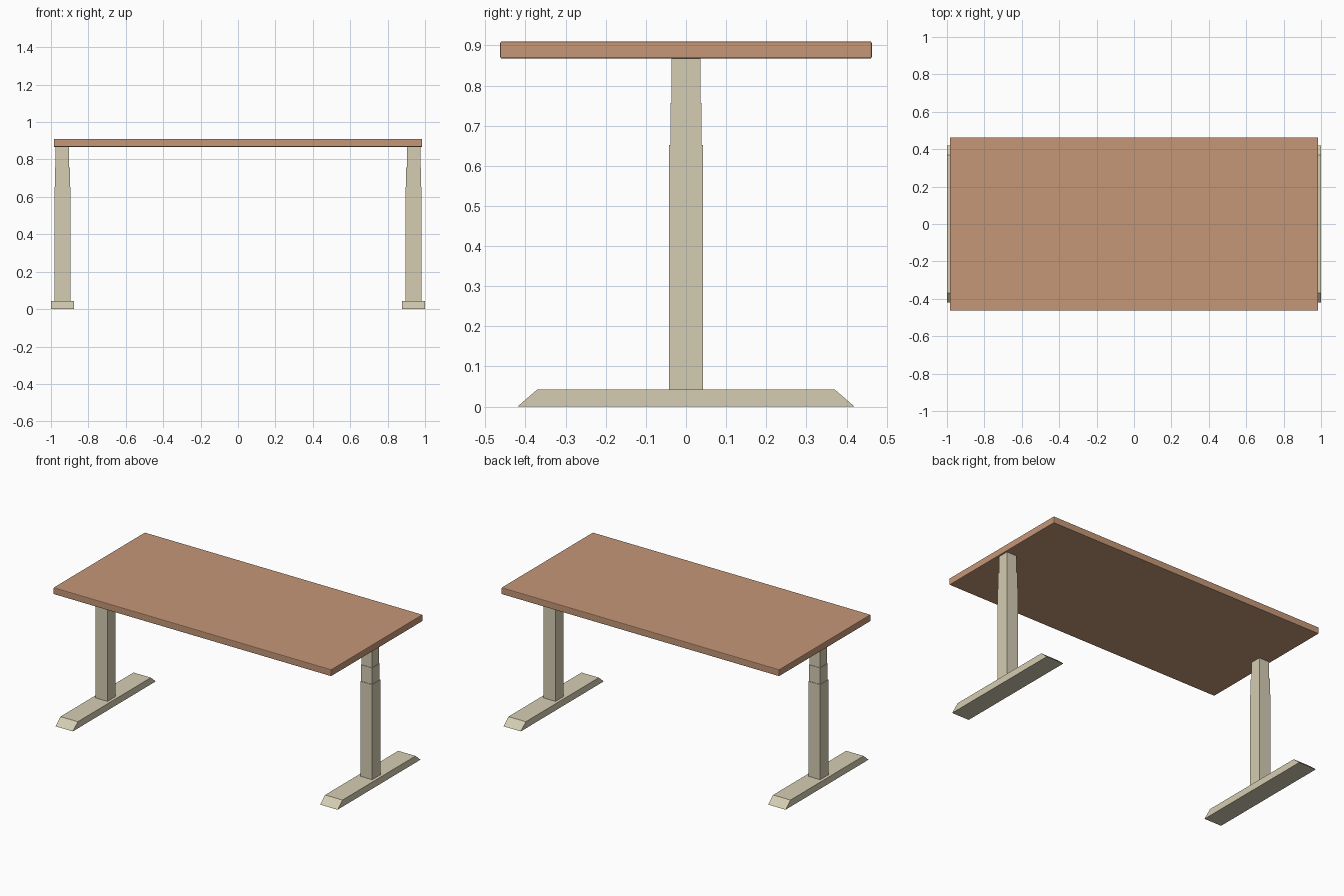
import bpy, bmesh

if "Cube" in bpy.data.objects:
    bpy.data.objects.remove(bpy.data.objects["Cube"])


def material(name, rgb):
    m = bpy.data.materials.new(name)
    m.diffuse_color = (*rgb, 1)
    m.use_nodes = True
    m.node_tree.nodes["Principled BSDF"].inputs["Base Color"].default_value = m.diffuse_color
    return m


wood = material("warm wood", (0.56, 0.31, 0.185))
metal = material("beige metal", (0.66, 0.61, 0.45))


def make_object(name, bm, mat):
    bmesh.ops.recalc_face_normals(bm, faces=bm.faces)
    me = bpy.data.meshes.new(name)
    bm.to_mesh(me)
    bm.free()
    me.materials.append(mat)
    ob = bpy.data.objects.new(name, me)
    bpy.context.collection.objects.link(ob)
    return ob


def block(name, cx, half, z0, z1, mat, top_y=None):
    """Box around (cx, 0); top_y narrows the upper face along y."""
    bm = bmesh.new()
    bmesh.ops.create_cube(bm, size=2)
    for v in bm.verts:
        up = v.co.z > 0
        v.co.x = cx + v.co.x * half[0]
        v.co.y *= top_y if up and top_y else half[1]
        v.co.z = z1 if up else z0
    return make_object(name, bm, mat)


# desktop with slightly eased edges
top = block("desktop", 0, (0.985, 0.463), 0.867, 0.910, wood)
bevel = top.modifiers.new("eased edges", 'BEVEL')
bevel.width = 0.004
bevel.segments = 2

# telescoping legs on wedge-ended feet
for side, s in (("left", -1), ("right", 1)):
    x = s * 0.9385
    block(side + "_foot", x, (0.0615, 0.42), 0, 0.043, metal, top_y=0.37)
    block(side + "_lower_column", x, (0.042, 0.042), 0.043, 0.652, metal)
    block(side + "_middle_column", x, (0.039, 0.039), 0.652, 0.757, metal)
    block(side + "_upper_column", x, (0.036, 0.036), 0.757, 0.867, metal)
